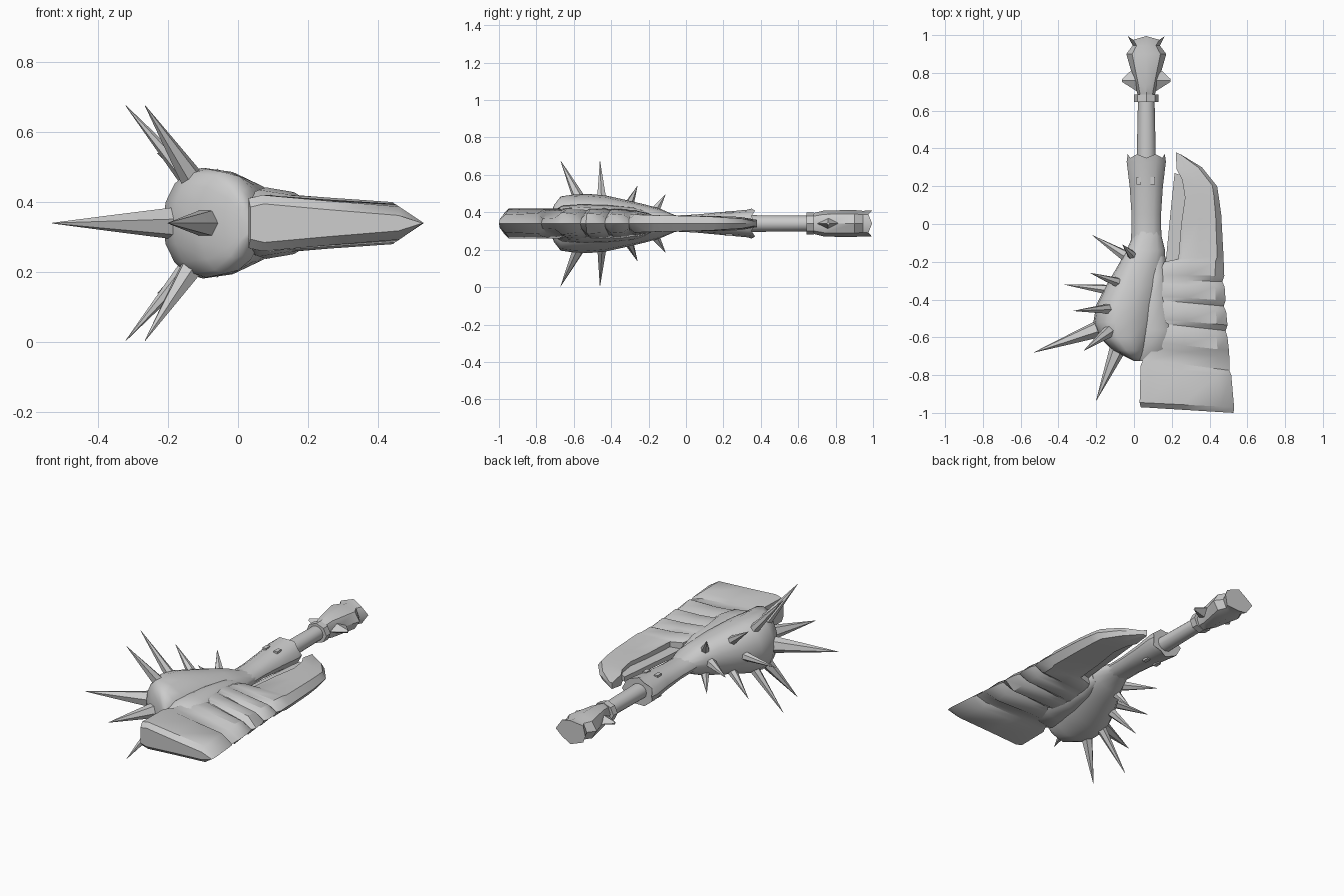
import bpy, bmesh, math
from mathutils import Vector

ZC = 0.34   # height of the symmetry plane
HX = 0.065  # x of the handle axis

grey = bpy.data.materials.new("plain grey")
grey.diffuse_color = (0.6, 0.6, 0.6, 1)


def loft(name, rings, angle=40):
    """Skin a list of equal-length point rings and cap both ends."""
    bm = bmesh.new()
    vs = [[bm.verts.new(p) for p in r] for r in rings]
    n = len(vs[0])
    for a, b in zip(vs, vs[1:]):
        for i in range(n):
            j = (i + 1) % n
            bm.faces.new((a[i], a[j], b[j], b[i]))
    bm.faces.new(vs[0])
    bm.faces.new(vs[-1])
    bmesh.ops.recalc_face_normals(bm, faces=bm.faces)
    me = bpy.data.meshes.new(name)
    bm.to_mesh(me)
    bm.free()
    me.materials.append(grey)
    ob = bpy.data.objects.new(name, me)
    bpy.context.collection.objects.link(ob)
    bpy.ops.object.select_all(action='DESELECT')
    ob.select_set(True)
    bpy.context.view_layer.objects.active = ob
    bpy.ops.object.shade_smooth_by_angle(angle=math.radians(angle))
    return ob


def oval(y, left, peak, right, h, n=16, jag=0.0):
    """Ring across y with its own reach to the left and right of the peak."""
    pts = []
    for i in range(n):
        a = 2 * math.pi * i / n
        c = math.cos(a)
        r = (right - peak) if c > 0 else (peak - left)
        pts.append((peak + r * c, y - (jag if i % 2 else 0), ZC + h * math.sin(a)))
    return pts


def tube(name, stations, n=8, jag=0.0):
    """Straight part on the handle axis: (y, half width, half height)."""
    last = len(stations) - 1
    return loft(name, [oval(y, HX - w, HX, HX + w, h, n, jag if k == last else 0)
                       for k, (y, w, h) in enumerate(stations)])


# Handle, collar, grip and socket
tube("handle_rod", [(0.28, 0.052, 0.045), (0.70, 0.043, 0.042)], 12)
tube("grip_collar", [(0.645, 0.066, 0.058), (0.685, 0.066, 0.058)], 8)
tube("grip", [(0.68, 0.045, 0.055), (0.74, 0.06, 0.07), (0.90, 0.106, 0.072),
              (0.945, 0.072, 0.068), (0.995, 0.098, 0.07)], 8, 0.02)
tube("socket", [(-0.22, 0.075, 0.06), (-0.08, 0.08, 0.042), (0.05, 0.078, 0.048),
                (0.20, 0.088, 0.062), (0.33, 0.104, 0.074), (0.37, 0.098, 0.08)], 12, 0.02)

# Pointed lugs on both sides of the grip
for side, label in ((-1, "left"), (1, "right")):
    loft(f"grip_lug_{label}", [
        [(HX + side * 0.03, y, ZC + z) for y, z in ((0.69, 0), (0.76, -0.035), (0.86, 0), (0.76, 0.035))],
        [(HX + side * 0.128, 0.76 + y, ZC + z) for y, z in ((-0.008, 0), (0, -0.008), (0.008, 0), (0, 0.008))]])
# Small studs on the socket faces
for up in (-1, 1):
    for x in (0.025, 0.10):
        loft("socket_stud", [
            [(x + a, 0.23 + b, ZC + up * (0.055 + t)) for a, b in
             ((-0.012, -0.02), (0.012, -0.02), (0.012, 0.02), (-0.012, 0.02))]
            for t in (0, 0.012)])

# Bulbous head: y, left, peak, right, half height
loft("head", [oval(*s) for s in (
    (0.02, 0.0, 0.06, 0.14, 0.036), (-0.06, -0.005, 0.06, 0.145, 0.045),
    (-0.14, -0.04, 0.03, 0.165, 0.08), (-0.22, -0.085, 0.0, 0.16, 0.102),
    (-0.33, -0.15, -0.04, 0.15, 0.128), (-0.43, -0.20, -0.08, 0.13, 0.15),
    (-0.52, -0.215, -0.10, 0.12, 0.158), (-0.60, -0.185, -0.09, 0.10, 0.155),
    (-0.67, -0.11, -0.04, 0.07, 0.145), (-0.705, -0.04, -0.01, 0.05, 0.10),
    (-0.725, 0.0, 0.015, 0.04, 0.05))], 45)


# Blade: slanted cross-sections (inner x, inner y, outer x, outer y, half thickness, edge half)
def blade_ring(xi, yi, xo, yo, h, e):
    prof = ((0, 0.72), (0.08, 1), (0.45, 0.5), (0.86, 0))
    top = []
    for t, k in prof:
        top.append((xi + (xo - xi) * t, yi + (yo - yi) * t, e + (h - e) * k))
    upper = [(x, y, ZC + z) for x, y, z in top]
    lower = [(x, y, ZC - z) for x, y, z in reversed(top)]
    return upper + [(xo, yo, ZC)] + lower


loft("blade", [blade_ring(*s) for s in (
    (0.035, -0.97, 0.527, -1.0, 0.055, 0.022), (0.03, -0.945, 0.53, -0.97, 0.08, 0.047),
    (0.035, -0.75, 0.515, -0.80, 0.08, 0.055), (0.05, -0.715, 0.505, -0.775, 0.08, 0.026),
    (0.06, -0.65, 0.505, -0.71, 0.082, 0.03), (0.065, -0.62, 0.503, -0.67, 0.085, 0.06),
    (0.08, -0.54, 0.495, -0.60, 0.085, 0.05), (0.085, -0.52, 0.485, -0.565, 0.08, 0.028),
    (0.09, -0.50, 0.495, -0.535, 0.082, 0.055), (0.10, -0.42, 0.488, -0.465, 0.082, 0.05),
    (0.105, -0.40, 0.475, -0.435, 0.078, 0.026), (0.11, -0.38, 0.485, -0.405, 0.08, 0.052),
    (0.12, -0.315, 0.48, -0.335, 0.075, 0.046), (0.125, -0.295, 0.468, -0.305, 0.07, 0.026),
    (0.13, -0.27, 0.478, -0.275, 0.07, 0.048), (0.16, -0.20, 0.475, -0.20, 0.055, 0.045),
    (0.235, -0.185, 0.474, -0.17, 0.045, 0.044), (0.25, 0.0, 0.462, 0.05, 0.042, 0.04),
    (0.27, 0.14, 0.448, 0.15, 0.04, 0.036), (0.255, 0.235, 0.44, 0.20, 0.038, 0.032),
    (0.225, 0.29, 0.36, 0.30, 0.035, 0.026), (0.222, 0.38, 0.25, 0.367, 0.02, 0.012))], 35)

# Thin inner web along the blade back
web = ((0.15, -0.24), (0.17, -0.18), (0.195, 0.08), (0.215, 0.27), (0.30, 0.24), (0.30, -0.24))
loft("blade_web", [[(x, y, ZC + z) for x, y in web] for z in (-0.014, 0.014)])

# Flowing shoulder joining the head and the blade
loft("shoulder", [oval(y, l, p, r, h, 12) for y, l, p, r, h in (
    (-0.17, 0.08, 0.12, 0.165, 0.05), (-0.28, 0.05, 0.11, 0.19, 0.085),
    (-0.42, 0.02, 0.09, 0.20, 0.098), (-0.56, 0.0, 0.08, 0.24, 0.102),
    (-0.66, 0.0, 0.06, 0.22, 0.095), (-0.725, 0.02, 0.05, 0.12, 0.06))], 45)


def spike(name, base, tip, r, n=6):
    b, t = Vector(base), Vector(tip)
    d = (t - b).normalized()
    u = d.cross(Vector((0.13, 0.31, 0.94))).normalized()
    v = d.cross(u)
    start = b - d * 0.04
    rings = []
    for c, rad in ((start, r * 1.1), (b, r), (b.lerp(t, 0.5), r * 0.52), (t, 0.001)):
        rings.append([c + (u * math.cos(2 * math.pi * i / n) + v * math.sin(2 * math.pi * i / n)) * rad
                      for i in range(n)])
    loft(name, rings, 50)


# Spikes on the symmetry plane
for base, tip, r in (((-0.20, -0.56), (-0.53, -0.68), 0.045),
                     ((-0.09, -0.67), (-0.20, -0.935), 0.042),
                     ((-0.16, -0.345), (-0.37, -0.32), 0.025),
                     ((-0.06, -0.16), (-0.22, -0.06), 0.028)):
    spike("centre_spike", (*base, ZC), (*tip, ZC), r)

# Mirrored pairs above and below: z is measured from the symmetry plane
for base, tip, r in (((-0.14, -0.575, 0.14), (-0.265, -0.67, 0.335), 0.032),
                     ((-0.14, -0.45, 0.125), (-0.32, -0.46, 0.335), 0.028),
                     ((-0.10, -0.305, 0.10), (-0.23, -0.26, 0.20), 0.025),
                     ((-0.01, -0.165, 0.07), (-0.06, -0.11, 0.155), 0.025)):
    for s in (-1, 1):
        spike("upper_spike" if s > 0 else "lower_spike",
              (base[0], base[1], ZC + s * base[2]), (tip[0], tip[1], ZC + s * tip[2]), r)
